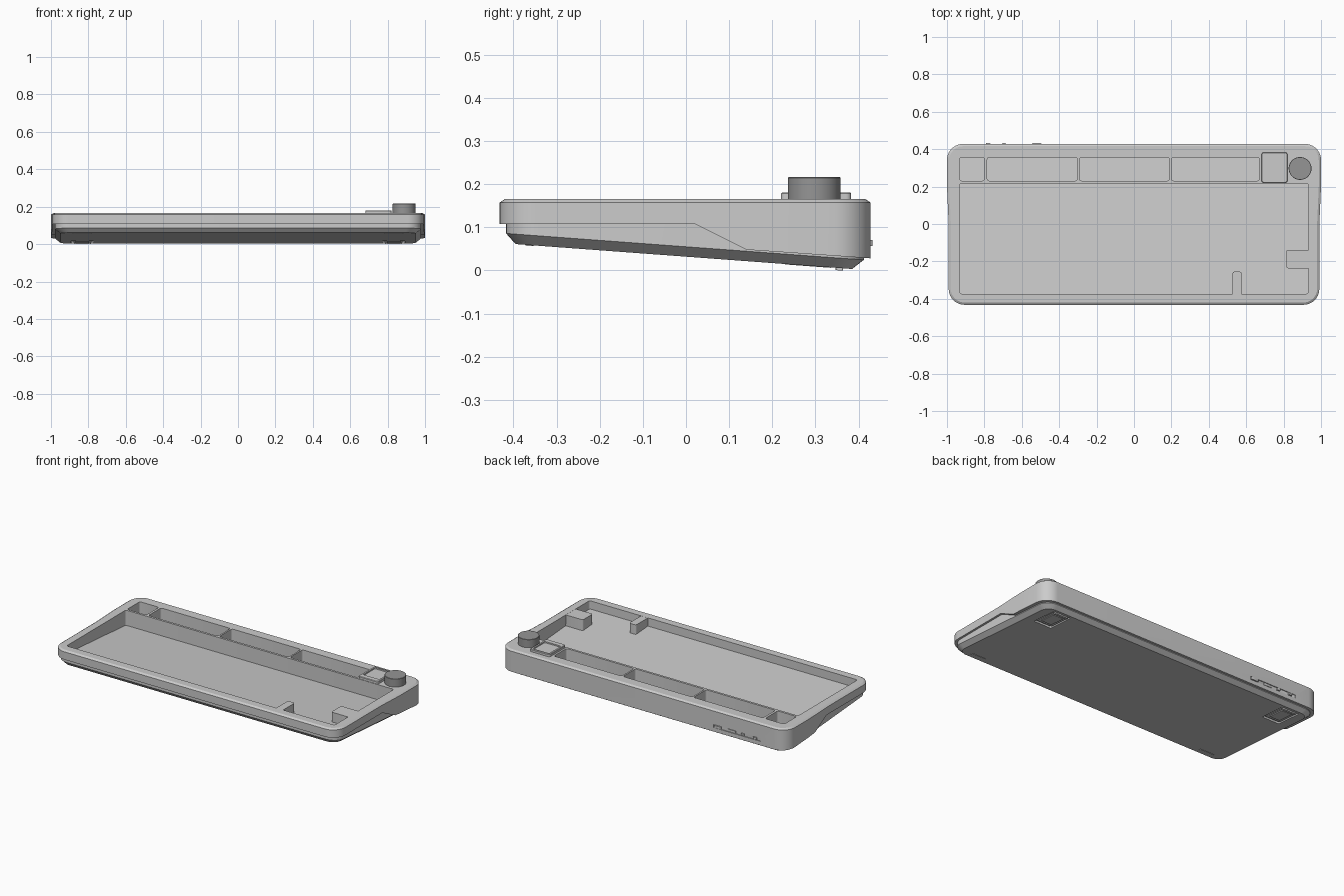
import bpy, bmesh, math

if "Cube" in bpy.data.objects:
    bpy.data.objects.remove(bpy.data.objects["Cube"])


def under(y, up=0.0):
    """Height of the sloping underside at depth y."""
    return 0.061 - 0.074 * (y + 0.395) + up


def slope(up):
    return lambda y: under(y, up)


def ring(x0, x1, y0, y1, r, z, n=8, flare=0.0):
    """Rounded rectangle outline; z is a number or a function of y."""
    corners = [(x1 - r, y0 + r, -90), (x1 - r, y1 - r, 0),
               (x0 + r, y1 - r, 90), (x0 + r, y0 + r, 180)]
    pts = []
    for i, (cx, cy, a0) in enumerate(corners):
        for k in range(n + 1):
            a = math.radians(a0 + 90 * k / n)
            pts.append((cx + r * math.cos(a), cy + r * math.sin(a)))
        if flare and i == 0:
            pts += [(x1, 0.0), (x1, 0.2)]
        if flare and i == 2:
            pts += [(x0, 0.2), (x0, 0.0)]
    out = []
    for x, y in pts:
        x *= 1 + flare * min(max(y / 0.2, 0), 1)
        out.append((x, y, z(y) if callable(z) else z))
    return out


def loft(name, rings, smooth=True):
    """Skin a stack of outlines and cap both ends."""
    bm = bmesh.new()
    vs = [[bm.verts.new(p) for p in rg] for rg in rings]
    n = len(vs[0])
    for a, b in zip(vs, vs[1:]):
        for i in range(n):
            j = (i + 1) % n
            bm.faces.new((a[i], a[j], b[j], b[i]))
    bm.faces.new(vs[0][::-1])
    bm.faces.new(vs[-1])
    bmesh.ops.recalc_face_normals(bm, faces=bm.faces)
    me = bpy.data.meshes.new(name)
    bm.to_mesh(me)
    bm.free()
    ob = bpy.data.objects.new(name, me)
    bpy.context.collection.objects.link(ob)
    if smooth:
        smooth_edges(ob)
    return ob


def smooth_edges(ob):
    bpy.ops.object.select_all(action='DESELECT')
    ob.select_set(True)
    bpy.context.view_layer.objects.active = ob
    bpy.ops.object.shade_smooth_by_angle(angle=math.radians(25))


def block(name, x0, x1, y0, y1, z0, z1, r=0.006, n=4):
    return loft(name, [ring(x0, x1, y0, y1, r, z0, n), ring(x0, x1, y0, y1, r, z1, n)])


def cut(ob, cutter):
    """Subtract cutter from ob, then discard it."""
    cutter.hide_render = True
    m = ob.modifiers.new("cut", 'BOOLEAN')
    m.operation, m.solver, m.object = 'DIFFERENCE', 'EXACT', cutter
    bpy.context.view_layer.objects.active = ob
    bpy.ops.object.modifier_apply(modifier=m.name)
    bpy.data.objects.remove(cutter)


TOP = 0.165
PX = 0.933

# Upper frame: flared rounded block with a chamfered top edge
F = 0.009
frame = loft("upper_frame", [
    ring(-0.991, 0.991, -0.432, 0.428, 0.085, -0.05, 10, F),
    ring(-0.991, 0.991, -0.432, 0.428, 0.085, TOP - 0.008, 10, F),
    ring(-0.979, 0.979, -0.420, 0.416, 0.073, TOP, 10, F)], smooth=False)

# Stepped lower edge seen from the side
edge = [(-0.6, -0.1), (0.6, -0.1), (0.6, 0.016), (0.14, 0.048), (0.02, 0.108), (-0.6, 0.108)]
cut(frame, loft("edge_cutter", [[(x, y, z) for y, z in edge] for x in (-1.2, 1.2)], False))

# Key area and function row openings
cut(frame, block("key_cutter", -PX, PX, -0.373, 0.217, -0.2, 0.3, 0.012))
for x0, x1 in [(-PX, -0.80), (-0.785, -0.302), (-0.292, 0.19), (0.2, 0.67)]:
    cut(frame, block("row_cutter", x0, x1, 0.231, 0.356, -0.2, 0.3, 0.012))

# Port strip recess on the back
cut(frame, block("port_cutter", -0.82, -0.49, 0.423, 0.5, 0.053, 0.073, 0.003, 2))
smooth_edges(frame)

# Bottom tray: chamfered sloping base, skirt and sloping floor
FLOOR = slope(0.054)
tray = loft("bottom_tray", [
    ring(-0.950, 0.950, -0.395, 0.385, 0.055, slope(0)),
    ring(-0.978, 0.978, -0.417, 0.412, 0.075, slope(0.023)),
    ring(-0.978, 0.978, -0.417, 0.412, 0.075, 0.13),
    ring(-0.935, 0.935, -0.375, 0.358, 0.013, 0.13),
    ring(-0.935, 0.935, -0.375, 0.358, 0.013, FLOOR)], smooth=False)
for s in (-1, 1):
    x = 0.832 * s
    c = [ring(x - 0.06, x + 0.06, 0.195, 0.368, 0.006, slope(h), 4) for h in (-0.05, 0.012)]
    cut(tray, loft("foot_cutter", c, False))
smooth_edges(tray)

# Filler blocks between the key clusters
block("arrow_block", 0.815, 0.95, -0.237, -0.138, 0.07, TOP - 0.0005, 0.01)
block("bottom_row_block", 0.527, 0.575, -0.385, -0.255, 0.08, TOP - 0.0005, 0.01)

# Display module: raised surround with a recessed screen
SX = (0.682, 0.820, 0.220, 0.383)
IN = (0.695, 0.807, 0.252, 0.370)
loft("display_module", [
    ring(*SX, 0.012, 0.15, 6),
    ring(*SX, 0.012, 0.178, 6),
    ring(0.685, 0.817, 0.223, 0.380, 0.009, 0.181, 6),
    ring(*IN, 0.006, 0.181, 6),
    ring(*IN, 0.006, 0.173, 6)])

# Volume knob
KX, KY = 0.888, 0.297


def circle(r, z):
    return [(KX + r * math.cos(a), KY + r * math.sin(a), z)
            for a in (2 * math.pi * k / 64 for k in range(64))]


knob = loft("knob", [circle(0.061, 0.16), circle(0.061, 0.2145), circle(0.0595, 0.216)])
dark = bpy.data.materials.new("dark_grey")
dark.diffuse_color = (0.3, 0.3, 0.3, 1)
dark.use_nodes = True
dark.node_tree.nodes["Principled BSDF"].inputs["Base Color"].default_value = dark.diffuse_color
knob.data.materials.append(dark)

# Switches and socket in the back strip
for name, x, w, h in [("slide_switch", -0.78, 0.012, 0.006), ("mode_switch", -0.695, 0.01, 0.006),
                      ("power_switch", -0.52, 0.025, 0.007)]:
    block(name, x - w, x + w, 0.415, 0.432, 0.063 - h, 0.063 + h, 0.002, 2)
block("usb_socket", -0.645, -0.59, 0.415, 0.427, 0.056, 0.070, 0.002, 2)

# Folding feet and rubber pads on the underside
for s, side in ((-1, "left"), (1, "right")):
    x = 0.832 * s

    def plate(name, w, y0, y1, lo, hi):
        loft(f"{side}_{name}", [ring(x - w, x + w, y0, y1, 0.004, slope(h), 4) for h in (lo, hi)])

    plate("outer_foot", 0.053, 0.21, 0.362, 0.003, 0.014)
    plate("inner_foot", 0.036, 0.23, 0.335, -0.001, 0.008)
    plate("foot_pad", 0.045, 0.347, 0.364, -0.0055, 0.006)
    plate("front_pad", 0.05, -0.372, -0.354, -0.002, 0.004)
